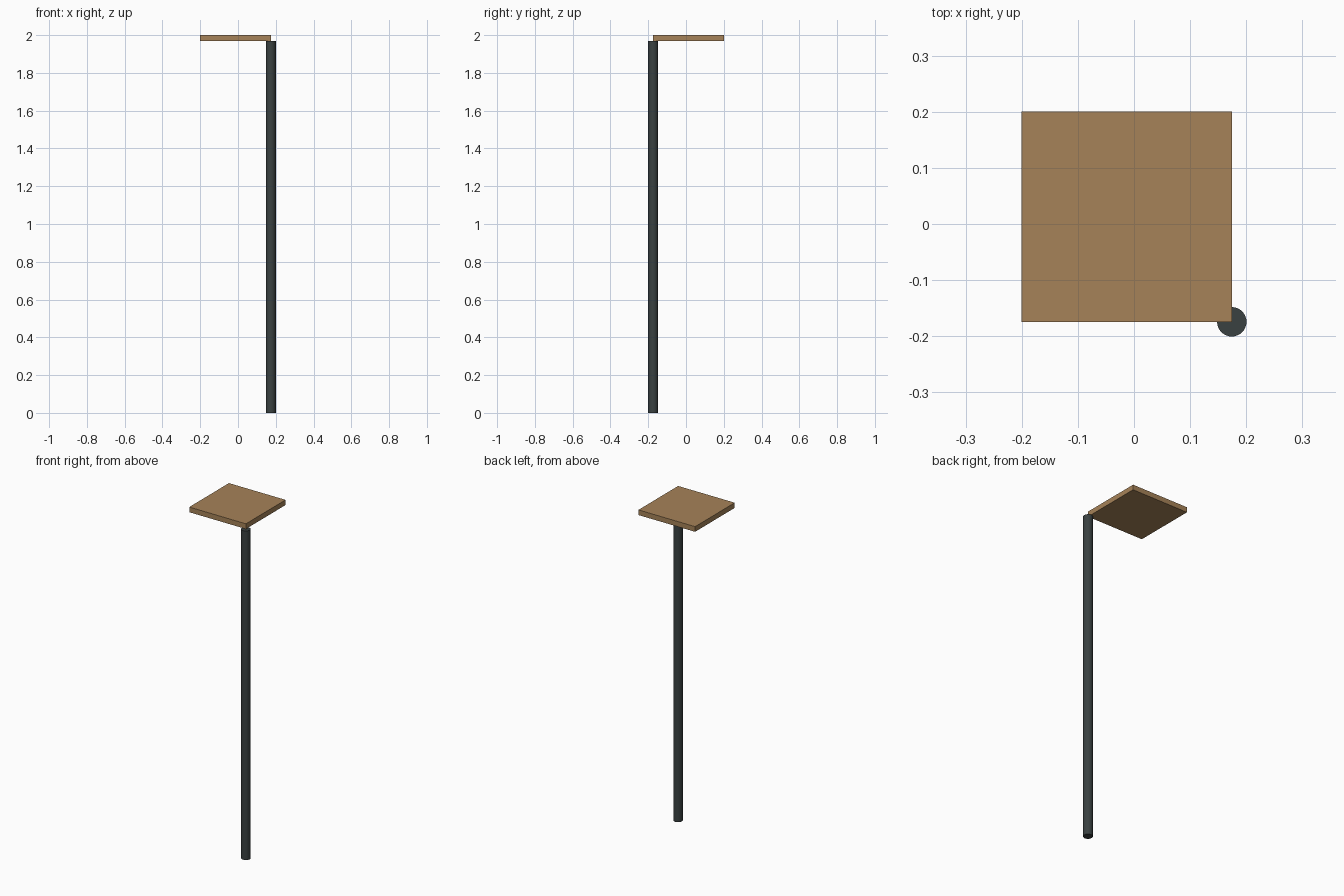
import bpy

default_cube = bpy.data.objects.get("Cube")
if default_cube:
    bpy.data.objects.remove(default_cube, do_unlink=True)


def make_material(name, rgb):
    mat = bpy.data.materials.new(name)
    mat.use_nodes = True
    color = (*rgb, 1.0)
    mat.diffuse_color = color
    mat.node_tree.nodes["Principled BSDF"].inputs["Base Color"].default_value = color
    return mat


def finish(name, mat):
    obj = bpy.context.object
    obj.name = obj.data.name = name
    obj.data.materials.append(mat)
    return obj


wood = make_material("warm wood", (0.38, 0.225, 0.098))
metal = make_material("dark grey metal", (0.042, 0.053, 0.053))

HEIGHT = 2.0
THICKNESS = 0.031
RADIUS = 0.0262
OUTER = 0.2005
corner = OUTER - RADIUS
side = OUTER + corner
pole_height = HEIGHT - THICKNESS

# Round pole standing under the front left corner of the board
bpy.ops.mesh.primitive_cylinder_add(
    vertices=32, radius=RADIUS, depth=pole_height,
    location=(corner, -corner, pole_height / 2))
finish("pole", metal)
bpy.ops.object.shade_smooth_by_angle()

# Thin square board resting on the pole
bpy.ops.mesh.primitive_cube_add(
    size=1, location=(corner - side / 2, side / 2 - corner, HEIGHT - THICKNESS / 2))
board = finish("board", wood)
board.scale = (side, side, THICKNESS)
bpy.ops.object.transform_apply(location=False, rotation=False, scale=True)
